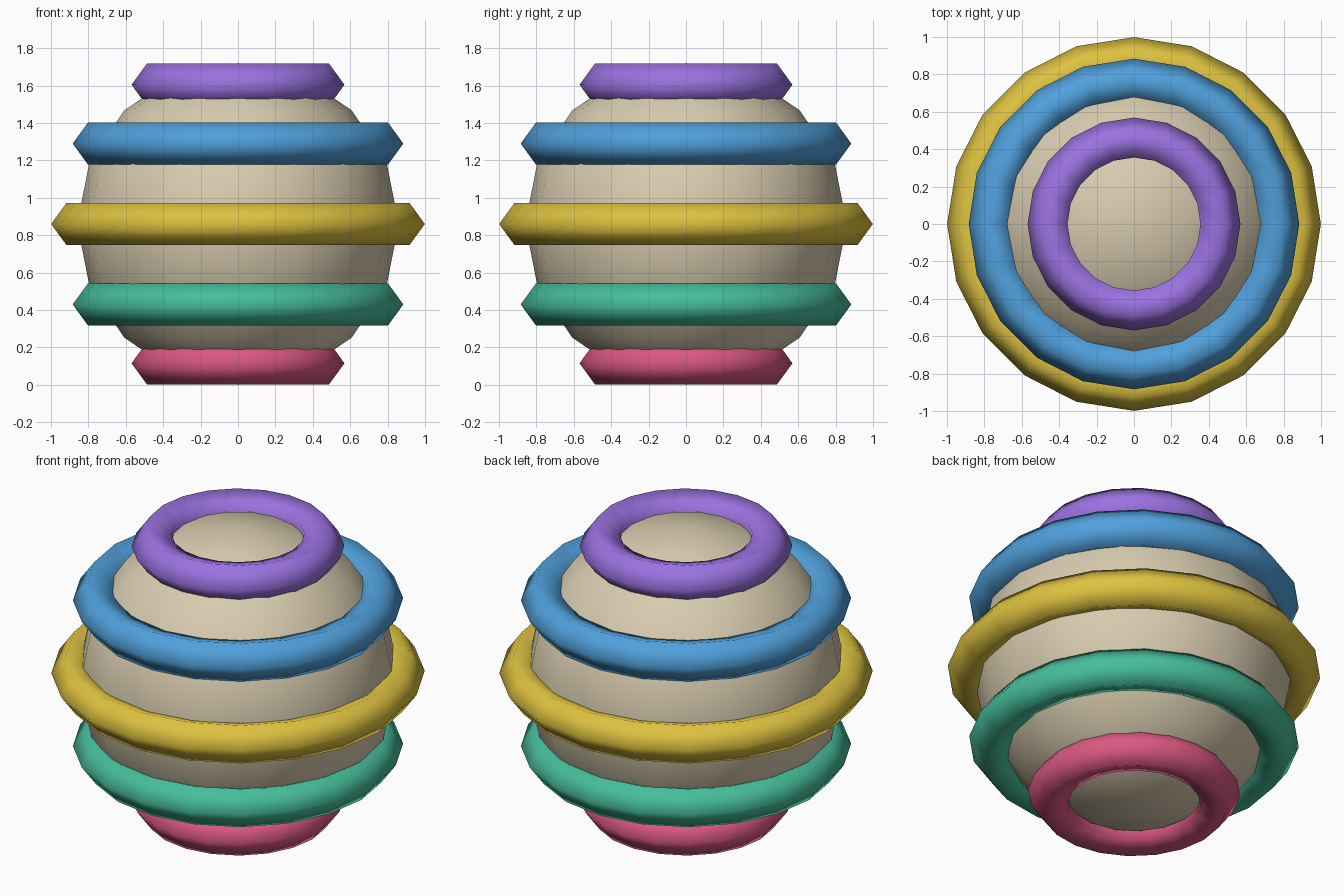
import bpy, math

if "Cube" in bpy.data.objects:
    bpy.data.objects.remove(bpy.data.objects["Cube"])

def material(name, rgb):
    lin = [((c / 255 + 0.055) / 1.055) ** 2.4 for c in rgb]
    m = bpy.data.materials.new(name)
    m.diffuse_color = (*lin, 1)
    m.use_nodes = True
    m.node_tree.nodes["Principled BSDF"].inputs["Base Color"].default_value = m.diffuse_color
    return m

def finish(name, mat):
    ob = bpy.context.object
    ob.name = name
    ob.data.materials.append(mat)
    bpy.ops.object.shade_smooth()

R = 0.86       # body radius, also its centre height
TUBE = 0.118   # ring tube radius

# Round body
bpy.ops.mesh.primitive_uv_sphere_add(segments=16, ring_count=8, radius=R, location=(0, 0, R))
finish("body", material("cream", (216, 203, 175)))

# Five rings at even latitudes, five-sided tube
rings = [("bottom_ring", -60, "pink", (218, 88, 130)),
         ("lower_ring", -30, "green", (70, 190, 155)),
         ("middle_ring", 0, "yellow", (222, 194, 64)),
         ("upper_ring", 30, "blue", (80, 160, 220)),
         ("top_ring", 60, "purple", (155, 114, 224))]
for name, lat, colour, rgb in rings:
    a = math.radians(lat)
    bpy.ops.mesh.primitive_torus_add(major_segments=20, minor_segments=5,
                                     major_radius=R * math.cos(a) + 0.021, minor_radius=TUBE,
                                     location=(0, 0, R + R * math.sin(a)))
    finish(name, material(colour, rgb))
